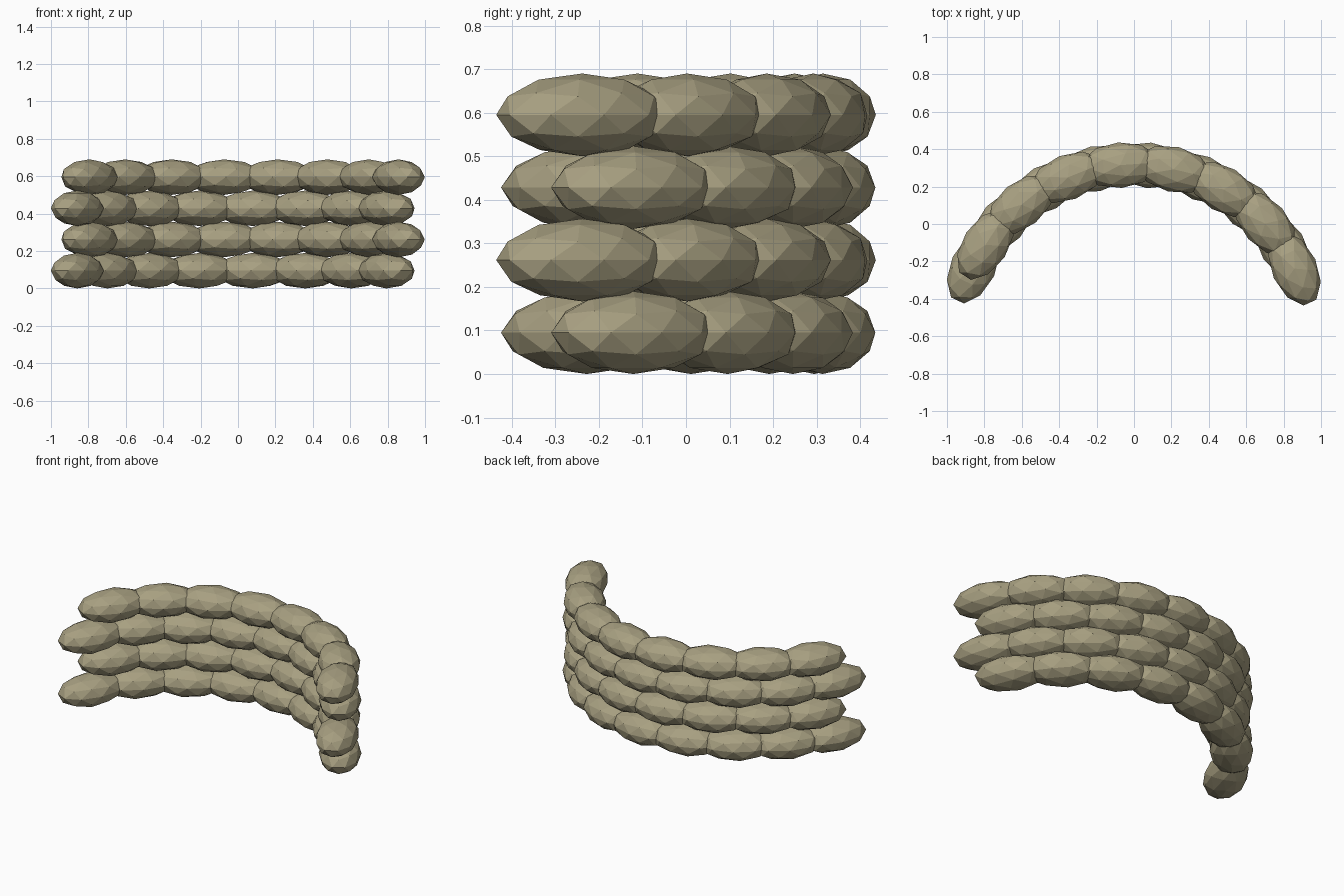
import bpy
import math

cube = bpy.data.objects.get("Cube")
if cube:
    bpy.data.objects.remove(cube, do_unlink=True)

# One khaki sackcloth colour
COLOUR = (0.39, 0.35, 0.22, 1)
khaki = bpy.data.materials.new("khaki_sackcloth")
khaki.use_nodes = True
khaki.diffuse_color = COLOUR
bsdf = khaki.node_tree.nodes["Principled BSDF"]
bsdf.inputs["Base Color"].default_value = COLOUR
bsdf.inputs["Roughness"].default_value = 0.9

# Arc layout
ROWS, BAGS = 4, 8
RADIUS, CENTRE_X, CENTRE_Y = 0.945, -0.003, -0.628
STEP = math.radians(17.5)
ROW_SHIFT = (math.radians(-3.7), math.radians(4.4))
BAG_SIZE = (0.21, 0.122, 0.095)
ROW_HEIGHT = 0.1667


def add_bag(name, angle, z):
    """Faceted sack lying along the arc; angle is measured from the back."""
    bpy.ops.mesh.primitive_ico_sphere_add(
        subdivisions=2, radius=1,
        location=(CENTRE_X + RADIUS * math.sin(angle),
                  CENTRE_Y + RADIUS * math.cos(angle), z),
        rotation=(0, 0, -angle))
    bag = bpy.context.object
    bag.name = name
    bag.scale = BAG_SIZE
    bag.data.materials.append(khaki)
    bpy.ops.object.shade_flat()


# Stacked rows, alternately shifted like brickwork
for row in range(ROWS):
    for i in range(BAGS):
        angle = (i - (BAGS - 1) / 2) * STEP + ROW_SHIFT[row % 2]
        add_bag(f"sandbag_row{row + 1}_{i + 1}", angle,
                BAG_SIZE[2] + row * ROW_HEIGHT)
